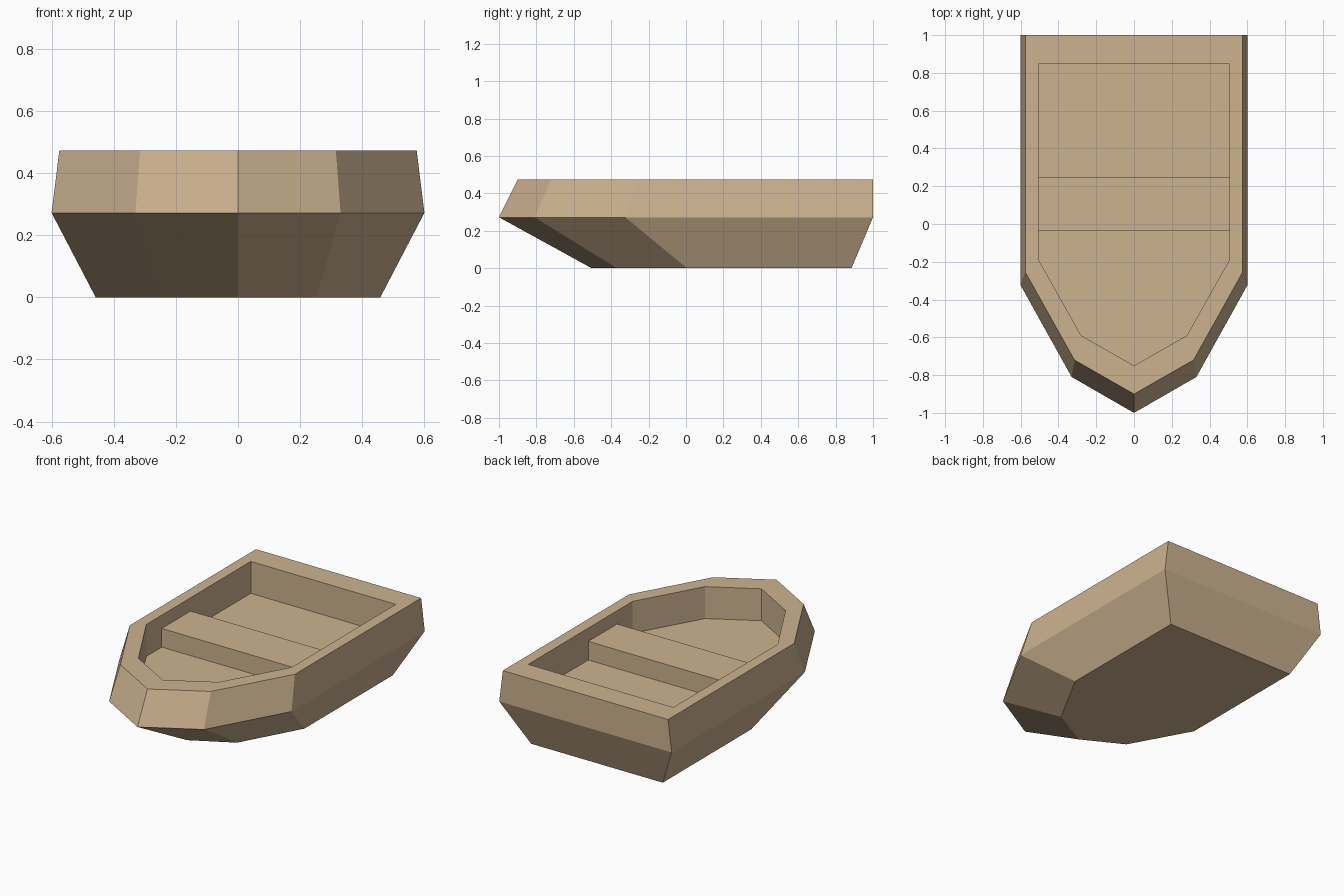
import bpy, bmesh

if "Cube" in bpy.data.objects:
    bpy.data.objects.remove(bpy.data.objects["Cube"])

wood = bpy.data.materials.new("light_wood")
wood.diffuse_color = (0.61, 0.45, 0.28, 1)
wood.use_nodes = True
wood.node_tree.nodes["Principled BSDF"].inputs["Base Color"].default_value = wood.diffuse_color


def ring(bm, half, z):
    """Closed outline at height z from stern-to-bow half points, the last on the centreline."""
    pts = half + [(-x, y) for x, y in reversed(half[:-1])]
    return [bm.verts.new((x, y, z)) for x, y in pts]


def bridge(bm, a, b):
    for i in range(len(a)):
        j = (i + 1) % len(a)
        bm.faces.new((a[i], a[j], b[j], b[i]))


def finish(bm, name):
    bmesh.ops.recalc_face_normals(bm, faces=bm.faces)
    mesh = bpy.data.meshes.new(name)
    bm.to_mesh(mesh)
    bm.free()
    mesh.materials.append(wood)
    obj = bpy.data.objects.new(name, mesh)
    bpy.context.collection.objects.link(obj)


# Hull: bottom, chine, outer rim, inner rim, floor
RIM, CHINE = 0.473, 0.272
inner = [(0.505, 0.848), (0.505, -0.19), (0.28, -0.59), (0, -0.75)]
sections = [
    ([(0.458, 0.885), (0.458, 0.005), (0.252, -0.37), (0, -0.505)], 0),
    ([(0.60, 1.0), (0.60, -0.325), (0.33, -0.81), (0, -1.0)], CHINE),
    ([(0.575, 1.0), (0.575, -0.255), (0.315, -0.72), (0, -0.9)], RIM),
    (inner, RIM),
    (inner, CHINE),
]
bm = bmesh.new()
rings = [ring(bm, half, z) for half, z in sections]
for a, b in zip(rings, rings[1:]):
    bridge(bm, a, b)
bm.faces.new(rings[0])
bm.faces.new(rings[-1])
finish(bm, "hull")

# Bench across the hull, resting on the floor
bm = bmesh.new()
bench = [(0.505, 0.25), (0.505, -0.037), (-0.505, -0.037), (-0.505, 0.25)]
low, high = [[bm.verts.new((x, y, z)) for x, y in bench] for z in (CHINE, 0.389)]
bridge(bm, low, high)
bm.faces.new(low)
bm.faces.new(high)
finish(bm, "bench")
